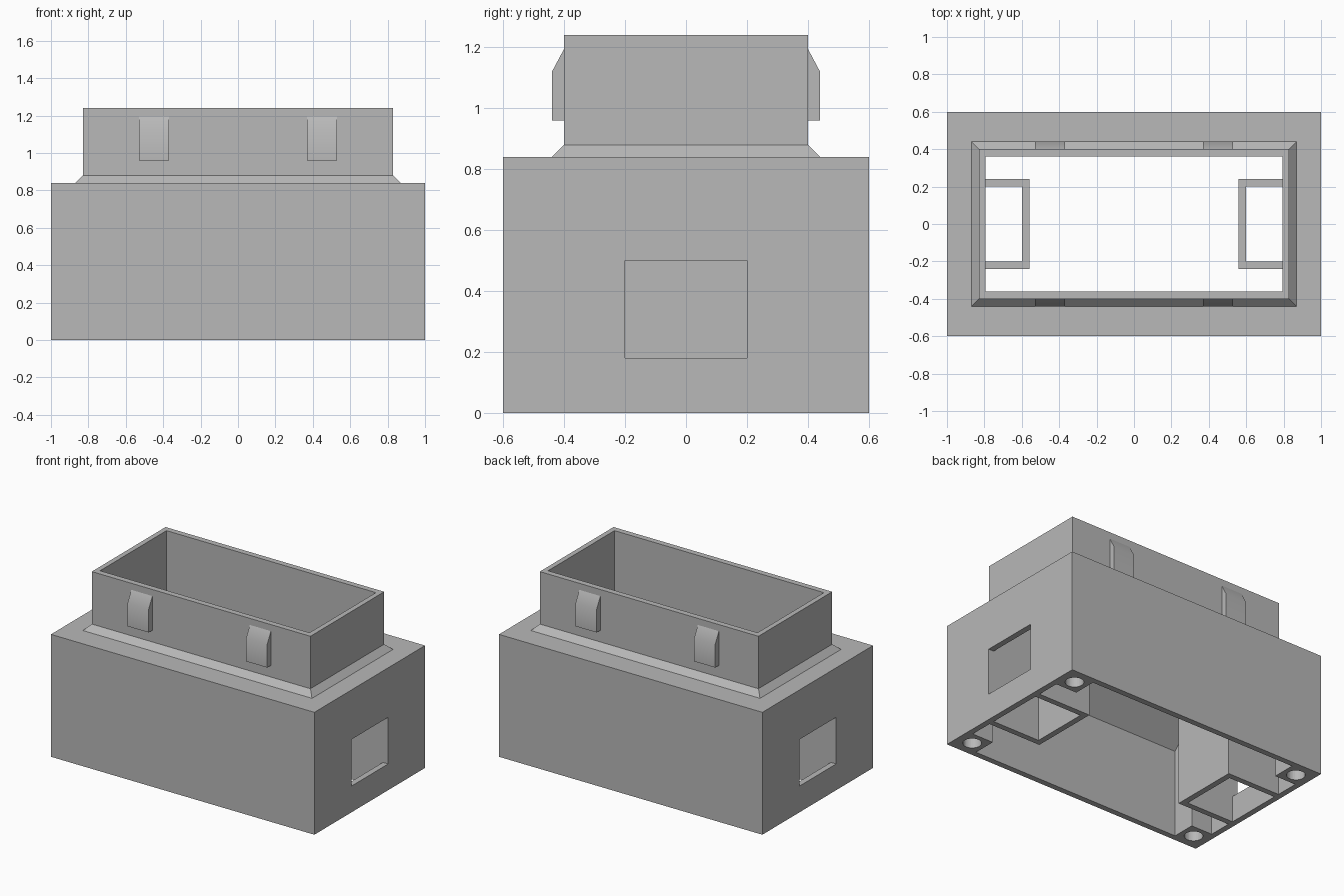
import bpy
import bmesh

old = bpy.data.objects.get("Cube")
if old:
    bpy.data.objects.remove(old, do_unlink=True)

GRAY = (0.48, 0.48, 0.48, 1)
gray = bpy.data.materials.new("plain gray")
gray.use_nodes = True
gray.diffuse_color = GRAY
gray.node_tree.nodes["Principled BSDF"].inputs["Base Color"].default_value = GRAY


def finish(name, bm):
    bmesh.ops.recalc_face_normals(bm, faces=bm.faces)
    mesh = bpy.data.meshes.new(name)
    bm.to_mesh(mesh)
    bm.free()
    mesh.materials.append(gray)
    obj = bpy.data.objects.new(name, mesh)
    bpy.context.collection.objects.link(obj)
    return obj


def prism(name, points, offset):
    """Extrude a closed outline of 3D points along an offset."""
    bm = bmesh.new()
    face = bm.faces.new([bm.verts.new(p) for p in points])
    ext = bmesh.ops.extrude_face_region(bm, geom=[face], use_keep_orig=True)
    moved = [v for v in ext["geom"] if isinstance(v, bmesh.types.BMVert)]
    bmesh.ops.translate(bm, verts=moved, vec=offset)
    return finish(name, bm)


def box(name, x0, x1, y0, y1, z0, z1):
    outline = [(x0, y0, z0), (x1, y0, z0), (x1, y1, z0), (x0, y1, z0)]
    return prism(name, outline, (0, 0, z1 - z0))


def cut(obj, cutter):
    mod = obj.modifiers.new("cut", 'BOOLEAN')
    mod.operation = 'DIFFERENCE'
    mod.solver = 'EXACT'
    mod.object = cutter
    cutter.hide_render = True
    cutter.hide_viewport = True
    cutter.display_type = 'WIRE'


# Housing and collar: one wall profile of (half width, half depth, height)
profile = [(1, .6, 0), (1, .6, .84), (.87, .44, .84), (.83, .4, .88), (.83, .4, 1.24),
           (.795, .36, 1.24), (.795, .36, .8), (.96, .56, .6), (.96, .56, 0)]
bm = bmesh.new()
rings = [[bm.verts.new((sx * w, sy * d, z)) for sx, sy in ((-1, -1), (1, -1), (1, 1), (-1, 1))]
         for w, d, z in profile]
for i, low in enumerate(rings):
    high = rings[(i + 1) % len(rings)]
    for j in range(4):
        k = (j + 1) % 4
        bm.faces.new((low[j], low[k], high[k], high[j]))
housing = finish("housing", bm)

for sx, side in ((1, "left"), (-1, "right")):
    # Window through each end wall
    cut(housing, box(f"{side}_window_cutter", sx * .9, sx * 1.1, -.2, .2, .18, .5))

    # Channel-shaped pocket wall behind the window
    channel = [(.96, -.24), (.56, -.24), (.56, .24), (.96, .24),
               (.96, .2), (.6, .2), (.6, -.2), (.96, -.2)]
    prism(f"{side}_pocket_wall", [(sx * x, y, 0) for x, y in channel], (0, 0, .8))

    for sy, end in ((-1, "front"), (1, "back")):
        # Corner screw post with a blind hole
        post = box(f"{end}_{side}_screw_post", sx * .8, sx * .96, sy * .4, sy * .56, 0, .82)
        bm = bmesh.new()
        bmesh.ops.create_cone(bm, cap_ends=True, segments=32, radius1=.058, radius2=.058, depth=.8)
        bmesh.ops.translate(bm, verts=bm.verts, vec=(sx * .9, sy * .5, 0))
        bmesh.ops.translate(bm, verts=bm.verts, vec=(-sx * .01, -sy * .01, 0))
        cut(post, finish(f"{end}_{side}_hole_cutter", bm))

        # Snap clip with a sloped lead-in on the collar
        wedge = [(.4, .96), (.44, .96), (.44, 1.12), (.4, 1.195)]
        clip = prism(f"{end}_{side}_snap_clip",
                     [(sx * .37, sy * y, z) for y, z in wedge], (sx * .16, 0, 0))
        bpy.ops.object.select_all(action='DESELECT')
        clip.select_set(True)
        bpy.context.view_layer.objects.active = clip
        bpy.ops.object.shade_smooth_by_angle()
